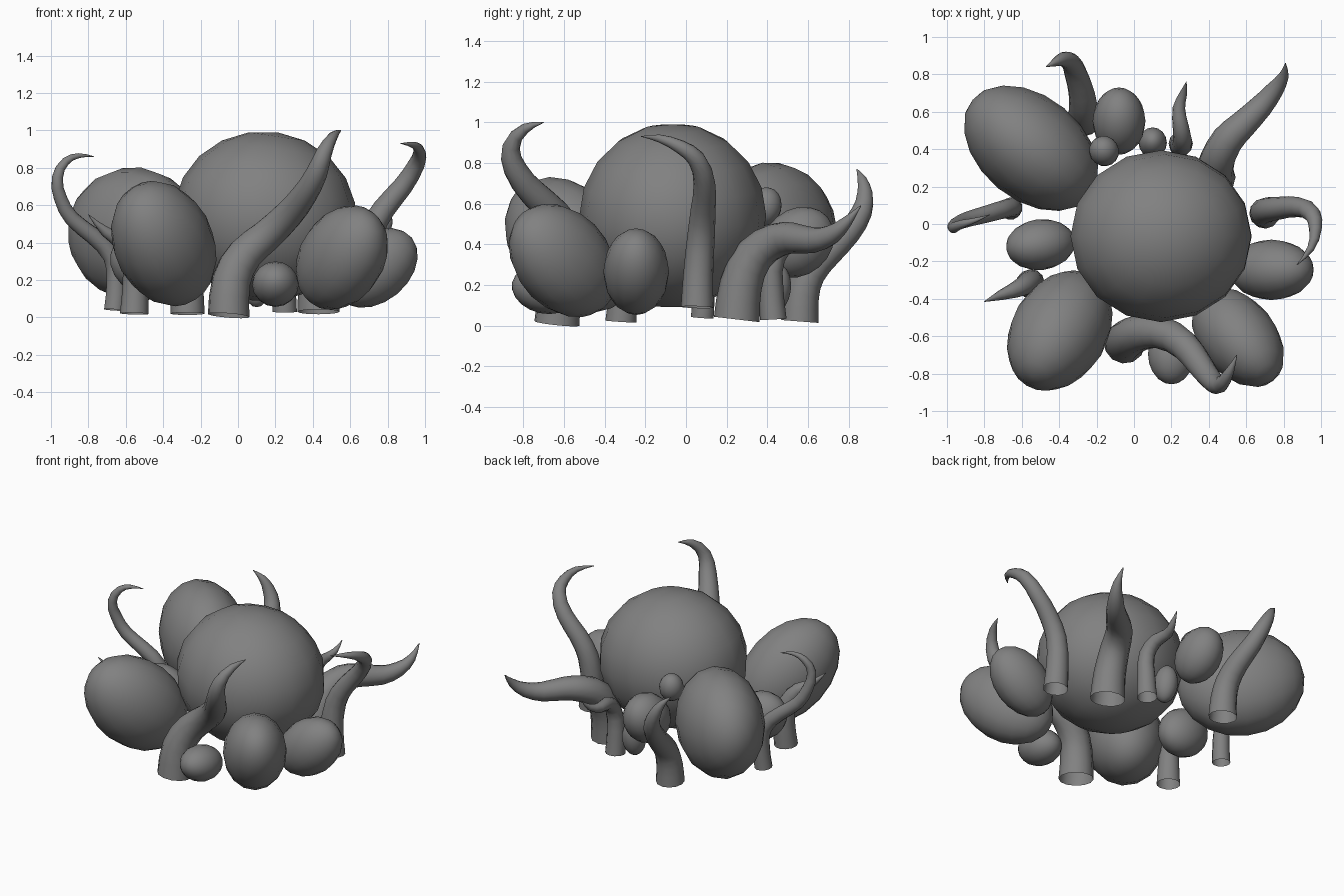
import bpy
from mathutils import Vector

# Dark grey surface shared by every part
grey = bpy.data.materials.new("dark_grey")
grey.diffuse_color = (.22, .22, .22, 1)


def egg(name, centre, axis, size):
    """Smooth egg: size = (side, up, half length), length pointing along axis."""
    bpy.ops.mesh.primitive_uv_sphere_add(segments=16, ring_count=10, radius=1.01, location=centre)
    ob = bpy.context.object
    ob.name = name
    ob.rotation_euler = Vector(axis).to_track_quat('Z', 'Y').to_euler()
    ob.scale = size
    ob.data.materials.append(grey)
    bpy.ops.object.shade_smooth()


def tentacle(name, base_radius, points):
    """Tapered open tube through the points, ending in a sharp tip."""
    cu = bpy.data.curves.new(name, 'CURVE')
    cu.dimensions = '3D'
    cu.bevel_depth = base_radius
    cu.bevel_resolution = 4
    cu.resolution_u = 2
    cu.use_fill_caps = False
    cu.materials.append(grey)
    sp = cu.splines.new('BEZIER')
    sp.bezier_points.add(len(points) - 1)
    n = len(points) - 1
    for i, (bp, p) in enumerate(zip(sp.bezier_points, points)):
        bp.co = p
        bp.handle_left_type = bp.handle_right_type = 'AUTO'
        t = i / n
        bp.radius = max(0.02, 1 - 0.62 * t - 0.36 * t ** 4)
    ob = bpy.data.objects.new(name, cu)
    bpy.context.collection.objects.link(ob)
    bpy.ops.object.select_all(action='DESELECT')
    ob.select_set(True)
    bpy.context.view_layer.objects.active = ob
    bpy.ops.object.convert(target='MESH')
    bpy.ops.object.shade_smooth()


# Large central body
egg("body", (.145, -.065, .54), (.15, 0, 1), (.455, .485, .45))

# Eggs clustered around the body, leaning outwards
egg("egg_back_left", (-.55, .405, .445), (-.75, .62, .12), (.275, .355, .405))
egg("egg_front_left", (-.397, -.57, .395), (-.38, -.63, .68), (.255, .28, .385))
egg("egg_front_right", (.555, -.605, .32), (.5, -.61, .61), (.202, .24, .33))
egg("egg_right", (.735, -.245, .265), (.72, 0, .6), (.16, .18, .25))
egg("egg_left", (-.50, -.11, .285), (-.8, -.1, .45), (.135, .16, .19))
egg("egg_front_small", (.20, -.695, .178), (0, -.9, .2), (.124, .118, .162))
egg("egg_back", (-.08, .55, .41), (0, .7, .6), (.14, .16, .19))
egg("egg_back_tiny", (-.16, .39, .585), (-.15, .25, 1), (.078, .08, .095))
egg("egg_back_small", (.10, .435, .18), (0, .15, 1), (.075, .08, .125))

# Tentacles rising from flat bases and curling to a point
tentacle("tentacle_front", .112, [
    (-.05, -.635, .01), (-.035, -.615, .2), (.04, -.58, .34), (.145, -.58, .43), (.27, -.65, .55),
    (.35, -.75, .65), (.42, -.84, .77), (.46, -.86, .88), (.51, -.79, .97), (.55, -.70, 1.0)])
tentacle("tentacle_right", .08, [
    (.70, .055, .09), (.69, .06, .25), (.71, .075, .45), (.78, .085, .58), (.88, .09, .70),
    (.955, .05, .82), (.97, -.03, .88), (.945, -.13, .92), (.87, -.22, .93)])
tentacle("tentacle_back_right", .113, [
    (.43, .25, .03), (.43, .27, .2), (.445, .34, .35), (.50, .45, .42), (.58, .53, .43),
    (.68, .63, .42), (.755, .72, .45), (.80, .79, .51), (.81, .86, .59)])
tentacle("tentacle_back_left", .092, [
    (-.27, .56, .02), (-.27, .57, .15), (-.27, .61, .26), (-.28, .70, .36), (-.31, .80, .46),
    (-.34, .865, .56), (-.38, .88, .65), (-.42, .865, .72), (-.47, .84, .77)])
tentacle("tentacle_back", .065, [
    (.25, .43, .03), (.25, .42, .2), (.26, .44, .34), (.25, .52, .41), (.24, .62, .42),
    (.265, .70, .45), (.28, .76, .51)])
tentacle("tentacle_left", .058, [
    (-.66, .08, .04), (-.65, .09, .2), (-.675, .085, .33), (-.78, .055, .44), (-.89, .025, .53),
    (-.95, 0, .64), (-.965, -.02, .75), (-.92, 0, .835), (-.85, .02, .865), (-.77, .05, .86)])
tentacle("tentacle_front_left", .077, [
    (-.555, -.32, .02), (-.55, -.31, .18), (-.57, -.32, .32), (-.63, -.35, .41), (-.71, -.38, .46),
    (-.80, -.415, .55)])
